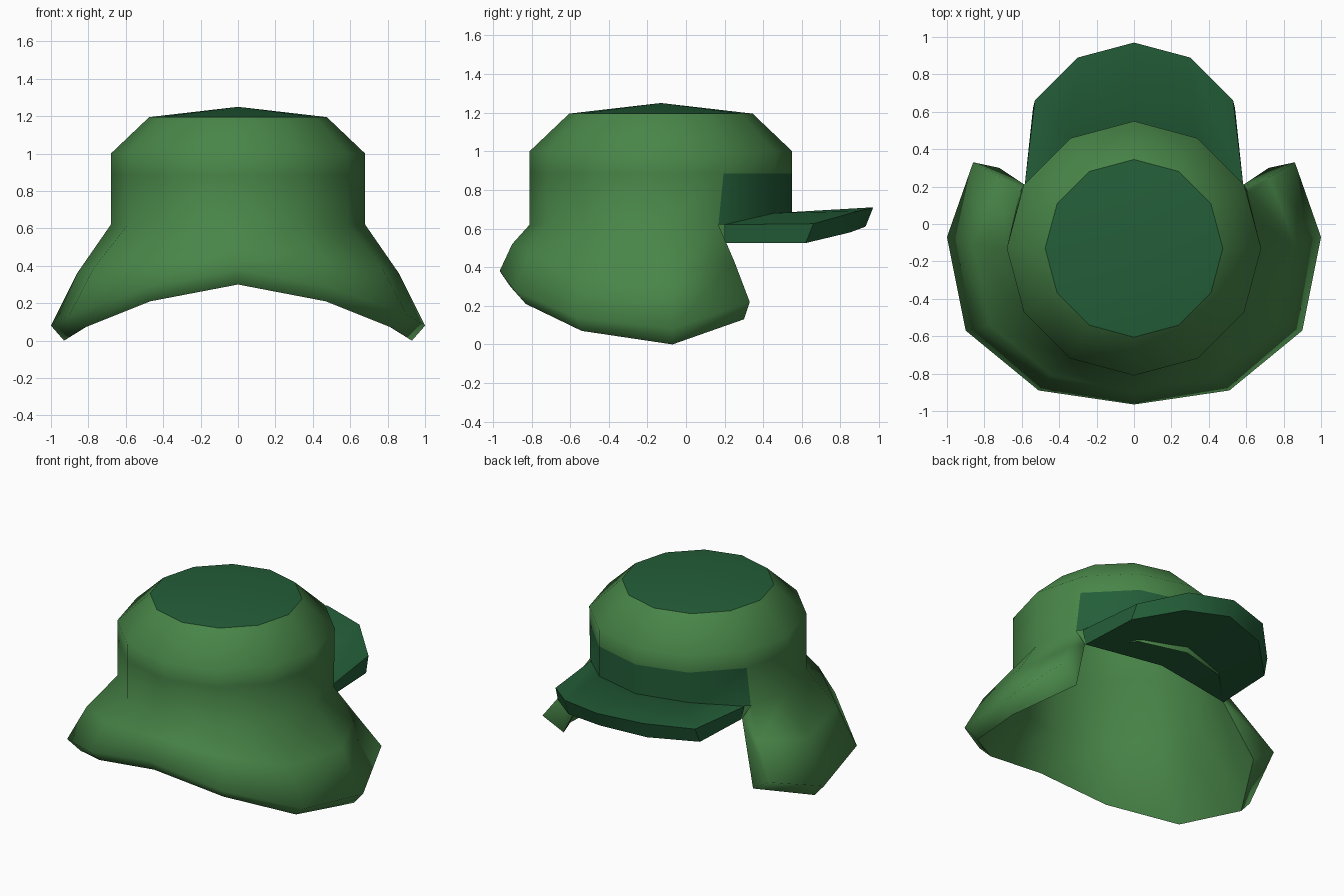
import bpy
import bmesh
import math
from mathutils import Vector

cube = bpy.data.objects.get("Cube")
if cube:
    bpy.data.objects.remove(cube, do_unlink=True)


def material(name, color):
    mat = bpy.data.materials.new(name)
    mat.use_nodes = True
    mat.diffuse_color = color
    node = next(n for n in mat.node_tree.nodes if n.type == 'BSDF_PRINCIPLED')
    node.inputs["Base Color"].default_value = color
    node.inputs["Roughness"].default_value = 0.9
    return mat


LIGHT = material("leaf green", (0.065, 0.235, 0.065, 1))
DARK = material("deep green", (0.017, 0.112, 0.04, 1))
SIDES = 12
CENTRE = Vector((0, -0.13, 0))
CROWN_R = 0.68
LINING_R = 0.65
RIM_Z = 0.62
LINING_Z = 0.53
BAND_Z = 0.885


def around(radius, degrees, z):
    a = math.radians(degrees)
    return CENTRE + Vector((radius * math.cos(a), radius * math.sin(a), z))


def wall(degrees, z, slip):
    """Crown wall point; the corners beside the visor slip towards the flap."""
    turn = {30: -slip, 150: slip}.get(degrees, 0)
    return around(CROWN_R, degrees + turn, z)


def mirrored(columns):
    """Columns run from the left side to the middle; add the right side."""
    flip = [[Vector((-p[0], p[1], p[2])) for p in col] for col in columns[:-1]]
    return [list(map(Vector, col)) for col in columns] + flip[::-1]


def skin(bm, columns, ring=False, closed=False, capped=False):
    """Join neighbouring cross-sections with quads."""
    cols = [[bm.verts.new(p) for p in col] for col in columns]
    if capped:
        bm.faces.new(cols[0])
        bm.faces.new(cols[-1])
    pairs = list(zip(cols, cols[1:]))
    if ring:
        pairs.append((cols[-1], cols[0]))
    for a, b in pairs:
        steps = list(range(len(a)))
        for i, j in zip(steps, steps[1:] + ([0] if closed else [])):
            bm.faces.new((a[i], a[j], b[j], b[i]))


def finish(obj, mats, angle):
    for m in mats:
        obj.data.materials.append(m)
    bpy.ops.object.select_all(action='DESELECT')
    obj.select_set(True)
    bpy.context.view_layer.objects.active = obj
    bpy.ops.object.shade_smooth_by_angle(angle=math.radians(angle))


def add_object(name, bm, mats, angle):
    bmesh.ops.remove_doubles(bm, verts=bm.verts, dist=0.001)
    bmesh.ops.recalc_face_normals(bm, faces=bm.faces)
    mesh = bpy.data.meshes.new(name)
    bm.to_mesh(mesh)
    bm.free()
    obj = bpy.data.objects.new(name, mesh)
    bpy.context.collection.objects.link(obj)
    finish(obj, mats, angle)


def cone(name, radius, base, height, mat):
    bpy.ops.mesh.primitive_cone_add(
        vertices=SIDES, radius1=radius, radius2=0, depth=height,
        end_fill_type='NOTHING', location=CENTRE + Vector((0, 0, base + height / 2)))
    obj = bpy.context.object
    obj.name = name
    finish(obj, [mat], 60)


# Crown wall, folding over into its thin lining
crown = []
for k in range(SIDES):
    deg = 360 * k // SIDES
    crown.append([wall(deg, RIM_Z, 4), wall(deg, BAND_Z, 1.5),
                  around(CROWN_R, deg, 1.0), around(0.475, deg, 1.195),
                  around(0.46, deg, 1.165), around(LINING_R, deg, 0.985),
                  around(LINING_R, deg, LINING_Z)])
hat = bmesh.new()
skin(hat, crown, ring=True)

# Neck flap: middle, outer edge and turned-in lip at each step
flap_steps = [
    (30, (0.72, 0.25, 0.43), (0.86, 0.33, 0.22), (0.72, 0.30, 0.13)),
    (0, (0.86, -0.10, 0.36), (1.0, -0.07, 0.08), (0.93, -0.07, 0.0)),
    (-30, (0.77, -0.54, 0.39), (0.90, -0.57, 0.14), (0.82, -0.54, 0.07)),
    (-60, (0.44, -0.81, 0.47), (0.51, -0.89, 0.28), (0.47, -0.83, 0.21)),
    (-90, (0, -0.90, 0.52), (0, -0.965, 0.38), (0, -0.91, 0.30)),
]
flap = [[wall(deg, RIM_Z, 4), mid, outer, lip, around(LINING_R, deg, LINING_Z)]
        for deg, mid, outer, lip in flap_steps]
skin(hat, mirrored(flap), capped=True)

# The band above the visor is darker
for f in hat.faces:
    c = f.calc_center_median()
    outside = (c - CENTRE).xy.length > 0.64
    f.material_index = int(outside and c.y > 0.28 and RIM_Z < c.z < BAND_Z)
add_object("crown_and_neck_flap", hat, [LIGHT, DARK], 90)

# Crown top and inner ceiling
cone("crown_top", 0.475, 1.195, 0.055, DARK)
cone("crown_ceiling", 0.46, 1.165, 0.05, LIGHT)

# Visor: top inner, top outer, bottom outer and bottom inner corners
visor_steps = [
    [(0.585, 0.20, 0.62), (0.53, 0.66, 0.625), (0.54, 0.62, 0.525), (0.56, 0.20, 0.525)],
    [(0.34, 0.455, 0.68), (0.30, 0.89, 0.69), (0.30, 0.85, 0.58), (0.28, 0.24, 0.535)],
    [(0, 0.545, 0.685), (0, 0.97, 0.71), (0, 0.93, 0.61), (0, 0.27, 0.55)],
]
visor = bmesh.new()
skin(visor, mirrored(visor_steps), closed=True, capped=True)
add_object("visor", visor, [DARK], 40)
